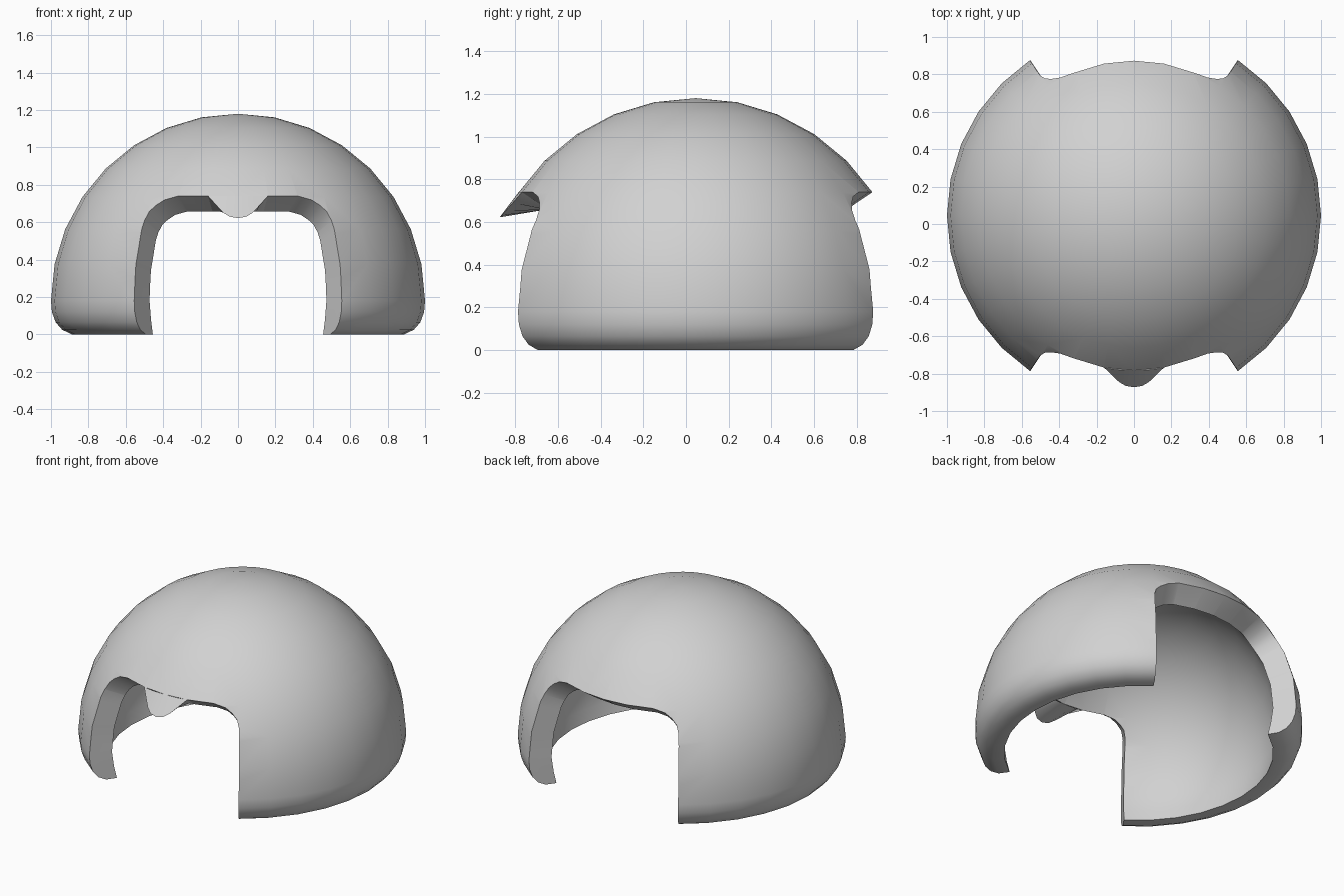
import bpy, bmesh, math
from mathutils import Vector

if "Cube" in bpy.data.objects:
    bpy.data.objects.remove(bpy.data.objects["Cube"])

SIDES = 32
CENTRE = Vector((0, 0.045, 0.18))
INNER = 0.852
ARCH_TOP = 0.74


def new_object(name, bm):
    bmesh.ops.recalc_face_normals(bm, faces=bm.faces)
    mesh = bpy.data.meshes.new(name)
    bm.to_mesh(mesh)
    bm.free()
    obj = bpy.data.objects.new(name, mesh)
    bpy.context.collection.objects.link(obj)
    return obj


def on_dome(x, z, side):
    # Point on the unit dome, relative to its centre
    h = z - CENTRE.z
    return Vector((x, side * math.sqrt(1 - x * x - h * h), h))


def make_shell():
    # Closed wall profile: outer dome, rolled rim, inner dome
    step = 2 * math.pi / SIDES
    arc = [(math.sin(i * step), math.cos(i * step)) for i in range(SIDES // 4 + 1)]
    rim = [(0.995, -0.06), (0.975, -0.115), (0.94, -0.155), (0.89, -0.179),
           (0.82, -0.18), (0.838, -0.1)]
    profile = arc + rim + [(r * INNER, z * INNER) for r, z in reversed(arc)]
    bm = bmesh.new()
    verts = [bm.verts.new((r, 0, z)) for r, z in profile]
    edges = [bm.edges.new(pair) for pair in zip(verts, verts[1:])]
    bmesh.ops.spin(bm, geom=verts + edges, cent=(0, 0, 0), axis=(0, 0, 1),
                   angle=2 * math.pi, steps=SIDES, use_merge=True)
    bmesh.ops.remove_doubles(bm, verts=bm.verts, dist=0.0005)
    bmesh.ops.translate(bm, verts=bm.verts, vec=CENTRE)
    return new_object("dome_shell", bm)


def make_cutter(name, side):
    # Arch outline on the dome, projected from its centre so the cut is radial
    half = [(0.555, 0.18), (0.553, 0.3), (0.54, 0.42), (0.52, 0.54), (0.502, 0.61),
            (0.477, 0.66), (0.442, 0.693), (0.395, 0.722), (0.32, ARCH_TOP),
            (0.16, ARCH_TOP), (0, ARCH_TOP)]
    points = [on_dome(x, z, side) for x, z in half]
    points.insert(0, points[0] + Vector((0, 0, -0.7)))
    points += [Vector((-p.x, p.y, p.z)) for p in reversed(points) if p.x > 0]
    bm = bmesh.new()
    loops = [[bm.verts.new(CENTRE + p * (depth / abs(p.y))) for p in points]
             for depth in (0.3, 1.5)]
    for loop in loops:
        bm.faces.new(loop)
    for i in range(len(points)):
        j = (i + 1) % len(points)
        bm.faces.new((loops[0][i], loops[0][j], loops[1][j], loops[1][i]))
    obj = new_object(name, bm)
    obj.hide_render = True
    return obj


def make_tab():
    # Wedge under the front arch: flared outer face, underside back to the inner edge
    half = [(0.16, ARCH_TOP), (0.115, 0.69), (0.08, 0.652), (0.045, 0.63)]
    outline = half + [(0, 0.622)] + [(-x, z) for x, z in reversed(half)]
    bm = bmesh.new()
    columns = []
    for x, z in outline:
        top = on_dome(x, ARCH_TOP, -1)
        tip = on_dome(x, z, -1)
        tip.y -= 0.021 * ((ARCH_TOP - z) / 0.118) ** 2
        columns.append([bm.verts.new(CENTRE + p) for p in (top, tip, top * INNER)])
    for a, b in zip(columns, columns[1:]):
        for i in range(3):
            j = (i + 1) % 3
            bm.faces.new((a[i], b[i], b[j], a[j]))
    bmesh.ops.remove_doubles(bm, verts=bm.verts, dist=0.0005)
    return new_object("front_tab", bm)


# Dome with a matching opening at front and back
shell = make_shell()
cutters = [make_cutter("front_opening_cutter", -1),
           make_cutter("back_opening_cutter", 1)]
bpy.ops.object.select_all(action='DESELECT')
shell.select_set(True)
bpy.context.view_layer.objects.active = shell
for cutter in cutters:
    mod = shell.modifiers.new(cutter.name, 'BOOLEAN')
    mod.operation = 'DIFFERENCE'
    mod.solver = 'EXACT'
    mod.object = cutter
    bpy.ops.object.modifier_apply(modifier=mod.name)
for cutter in cutters:
    bpy.data.objects.remove(cutter)

tab = make_tab()

# Plain grey surface
grey = bpy.data.materials.new("light_grey")
grey.use_nodes = True
colour = (0.64, 0.64, 0.64, 1)
grey.diffuse_color = colour
grey.node_tree.nodes["Principled BSDF"].inputs["Base Color"].default_value = colour
for part in (shell, tab):
    part.data.materials.clear()
    part.data.materials.append(grey)
    part.select_set(True)

bpy.ops.object.shade_smooth_by_angle(angle=math.radians(35))
